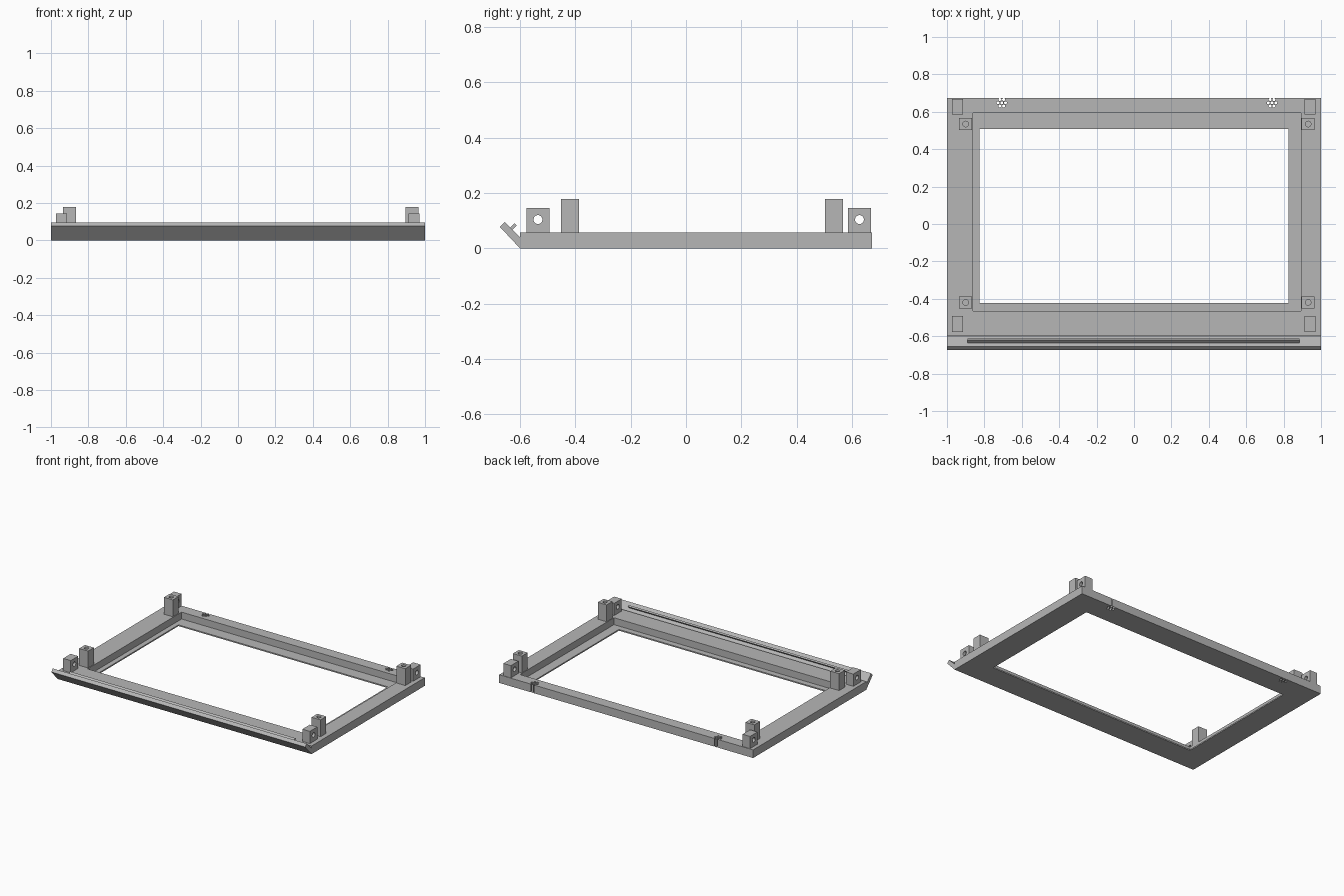
import bpy, math
from mathutils import Vector

if "Cube" in bpy.data.objects:
    bpy.data.objects.remove(bpy.data.objects["Cube"])

grey = bpy.data.materials.new("light grey plastic")
grey.diffuse_color = (0.47, 0.47, 0.47, 1)
grey.use_nodes = True
grey.node_tree.nodes["Principled BSDF"].inputs["Base Color"].default_value = grey.diffuse_color


def box(name, x0, x1, y0, y1, z0, z1):
    return prism(name, [(y0, z0), (y1, z0), (y1, z1), (y0, z1)], x0, x1)


def prism(name, profile, x0, x1):
    """Extrude a y-z profile (counter-clockwise seen from +x) along x."""
    n = len(profile)
    verts = [(x, y, z) for x in (x0, x1) for y, z in profile]
    faces = [tuple(reversed(range(n))), tuple(range(n, 2 * n))]
    faces += [(i, (i + 1) % n, (i + 1) % n + n, i + n) for i in range(n)]
    mesh = bpy.data.meshes.new(name)
    mesh.from_pydata(verts, [], faces)
    mesh.materials.append(grey)
    obj = bpy.data.objects.new(name, mesh)
    bpy.context.collection.objects.link(obj)
    return obj


def cylinder(loc, radius, depth, sides, axis="Z"):
    rot = (0, math.pi / 2, 0) if axis == "X" else (0, 0, 0)
    bpy.ops.mesh.primitive_cylinder_add(vertices=sides, radius=radius, depth=depth,
                                        location=loc, rotation=rot)
    obj = bpy.context.object
    obj.data.materials.append(grey)
    return obj


def cut(target, cutters):
    """Subtract each cutter from the target, then remove it."""
    for cutter in cutters:
        cutter.hide_render = True
        mod = target.modifiers.new("cut", "BOOLEAN")
        mod.operation, mod.solver, mod.object = "DIFFERENCE", "EXACT", cutter
        bpy.context.view_layer.objects.active = target
        bpy.ops.object.modifier_apply(modifier=mod.name)
        bpy.data.objects.remove(cutter)


# Bezel frame with stepped opening
TOP = 0.058
frame = box("bezel_frame", -1, 1, -0.6, 0.673, 0, TOP)
cutters = [box("recess_cutter", -0.86, 0.893, -0.465, 0.593, 0.009, 0.2),
           box("opening_cutter", -0.825, 0.825, -0.423, 0.508, -0.1, 0.1)]

# Two clusters of seven small through holes in the back rail
for cx in (-0.707, 0.738):
    spots = [(0, 0)] + [(0.02 * math.cos(a), 0.02 * math.sin(a))
                        for a in (math.radians(60 * i) for i in range(6))]
    cutters += [cylinder((cx + dx, 0.648 + dy, 0.03), 0.008, 0.2, 12)
                for dx, dy in spots]
cut(frame, cutters)

# Sloping front flap and the thin rib standing on it
prism("front_flap", [(-0.6, 0), (-0.6, 0.041), (-0.655, 0.096), (-0.673, 0.078)][::-1], -1, 1)
prism("flap_rib", [(-0.641, 0.070), (-0.633, 0.062), (-0.612, 0.083), (-0.620, 0.091)],
      -0.89, 0.885)

# Tall screw posts with a blind hole in the top
for side, x0 in (("left", -0.935), ("right", 0.896)):
    for end, y0 in (("front", -0.452), ("back", 0.502)):
        post = box(f"tall_post_{side}_{end}", x0, x0 + 0.07, y0, y0 + 0.065, TOP, 0.178)
        cut(post, [cylinder((x0 + 0.035, y0 + 0.0325, 0.178), 0.015, 0.18, 24)])

# Short hinge posts with a sideways through hole
for side, x0 in (("left", -0.973), ("right", 0.911)):
    for end, y0 in (("front", -0.577), ("back", 0.585)):
        post = box(f"short_post_{side}_{end}", x0, x0 + 0.059, y0, y0 + 0.084, TOP, 0.145)
        cut(post, [cylinder((x0 + 0.03, y0 + 0.042, 0.104), 0.016, 0.2, 24, "X")])
